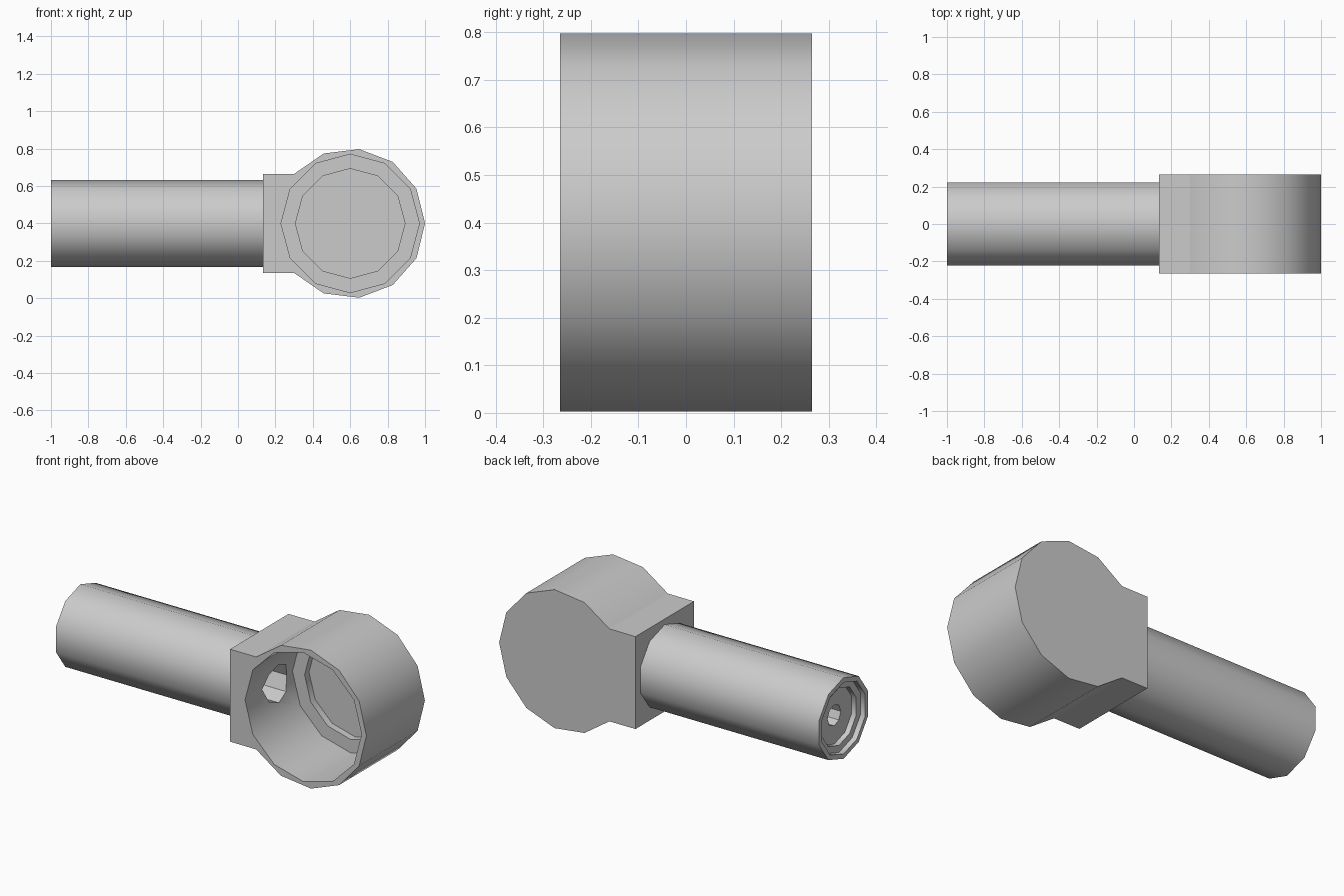
import bpy, bmesh
from math import sin, cos, pi, radians

if "Cube" in bpy.data.objects:
    bpy.data.objects.remove(bpy.data.objects["Cube"])


def extrude(name, pts, axis, a, b):
    """Prism: 2D outline swept along 'x' (outline is y,z) or 'y' (outline is x,z)."""
    place = (lambda p, t: (t, p[0], p[1])) if axis == 'x' else (lambda p, t: (p[0], t, p[1]))
    bm = bmesh.new()
    lo = [bm.verts.new(place(p, a)) for p in pts]
    hi = [bm.verts.new(place(p, b)) for p in pts]
    bm.faces.new(lo)
    bm.faces.new(hi)
    n = len(pts)
    for i in range(n):
        j = (i + 1) % n
        bm.faces.new((lo[i], lo[j], hi[j], hi[i]))
    bmesh.ops.recalc_face_normals(bm, faces=bm.faces)
    me = bpy.data.meshes.new(name)
    bm.to_mesh(me)
    bm.free()
    ob = bpy.data.objects.new(name, me)
    bpy.context.collection.objects.link(ob)
    return ob


def ngon(n, r, cx, cz, phase=0.0):
    return [(cx + r * cos(phase + 2 * pi * k / n), cz + r * sin(phase + 2 * pi * k / n))
            for k in range(n)]


def activate(ob):
    bpy.ops.object.select_all(action='DESELECT')
    ob.select_set(True)
    bpy.context.view_layer.objects.active = ob


def cut(ob, pts, axis, a, b):
    cutter = extrude("cutter", pts, axis, a, b)
    cutter.hide_render = True
    mod = ob.modifiers.new("cut", 'BOOLEAN')
    mod.operation = 'DIFFERENCE'
    mod.solver = 'EXACT'
    mod.object = cutter
    activate(ob)
    bpy.ops.object.modifier_apply(modifier=mod.name)
    bpy.data.objects.remove(cutter)


def smooth(ob, degrees):
    activate(ob)
    bpy.ops.object.shade_smooth_by_angle(angle=radians(degrees))


# Head: 13-sided drum merging into a square neck block
HX, Z, HALF, NECK = 0.6, 0.4, 0.265, 0.135
outline = [(HX + 0.4 * cos(2 * pi * k / 13), Z + 0.4 * sin(2 * pi * k / 13)) for k in range(-5, 6)]
outline += [(NECK, Z + HALF), (NECK, Z - HALF)]
head = extrude("head", outline, 'y', -HALF, HALF)

# Stepped cup open to the front, and the port into the neck
cut(head, ngon(12, 0.37, HX, Z), 'y', -0.4, 0.165)
cut(head, ngon(12, 0.293, HX, Z), 'y', 0.0, 0.205)
cut(head, ngon(8, 0.11, 0, Z), 'x', 0.0, 0.4)
smooth(head, 32)

# Handle: 10-sided tube with stepped socket at its end and a narrow bore
handle = extrude("handle", ngon(10, 0.233, 0, Z, pi / 2), 'x', -1.0, NECK)
cut(handle, ngon(10, 0.205, 0, Z, pi / 2), 'x', -1.1, -0.97)
cut(handle, ngon(10, 0.165, 0, Z, pi / 2), 'x', -1.1, -0.94)
cut(handle, ngon(8, 0.06, 0, Z), 'x', -1.1, 0.2)
cut(handle, ngon(8, 0.11, 0, Z), 'x', 0.05, 0.2)
smooth(handle, 40)
